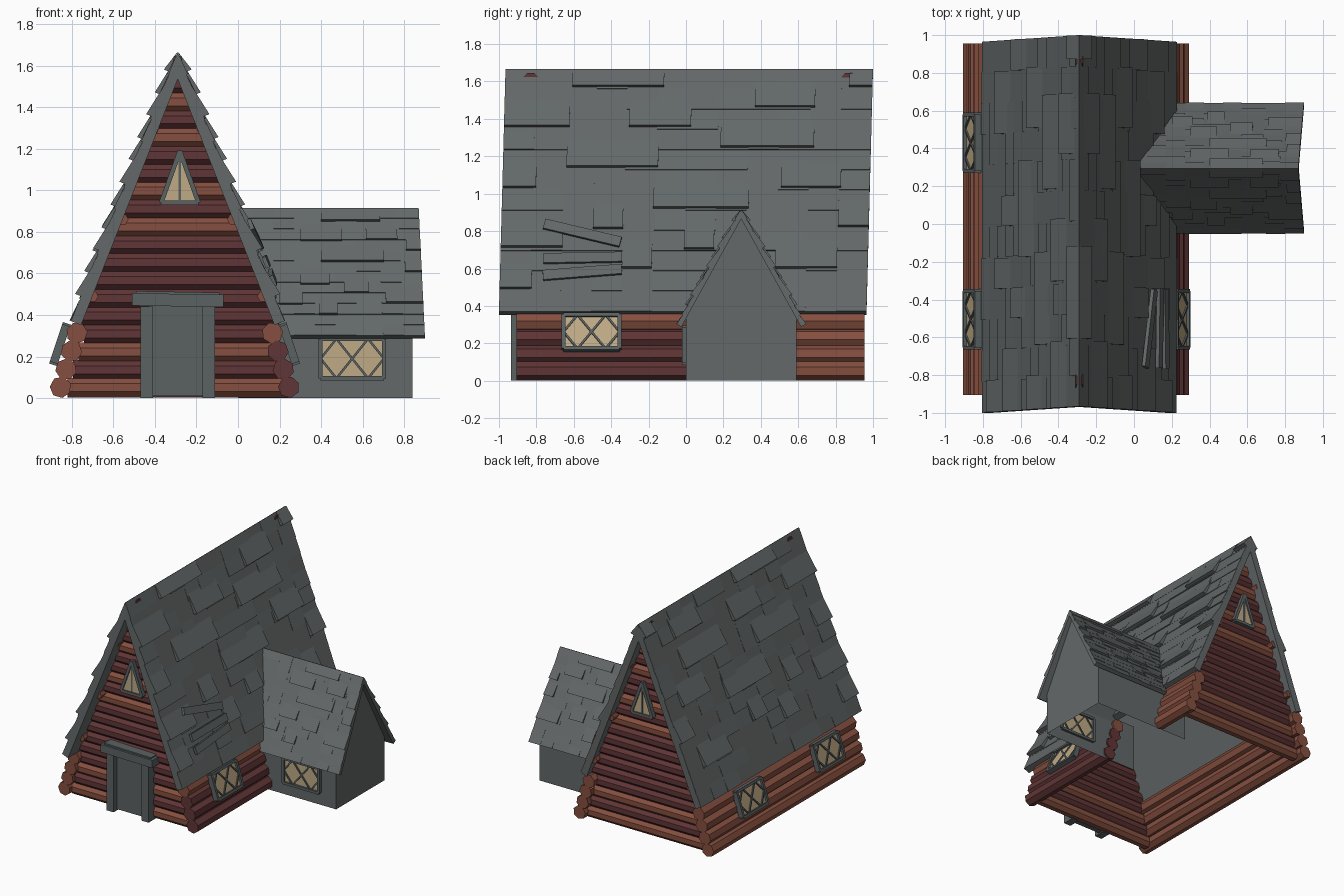
import bpy, bmesh, math, random
from mathutils import Vector as V

if "Cube" in bpy.data.objects:
    bpy.data.objects.remove(bpy.data.objects["Cube"])
random.seed(4)

def material(name, rgb):
    m = bpy.data.materials.new(name)
    m.diffuse_color = (*rgb, 1)
    m.use_nodes = True
    m.node_tree.nodes["Principled BSDF"].inputs["Base Color"].default_value = m.diffuse_color
    return m

ROOF = material("slate_grey", (0.125, 0.138, 0.138))
TRIM = material("trim_grey", (0.105, 0.122, 0.122))
RED = material("dark_red_log", (0.118, 0.036, 0.037))
BROWN = material("brown_log", (0.235, 0.078, 0.050))
CREAM = material("cream_glass", (0.52, 0.40, 0.235))

def prism(bm, l0, l1, mat=0):
    """Solid between two matching loops of points."""
    a = [bm.verts.new(p) for p in l0]
    b = [bm.verts.new(p) for p in l1]
    n = len(a)
    faces = [bm.faces.new(a), bm.faces.new(b[::-1])]
    faces += [bm.faces.new((a[i], b[i], b[(i+1) % n], a[(i+1) % n])) for i in range(n)]
    for f in faces:
        f.material_index = mat

def finish(bm, name, *mats):
    bmesh.ops.recalc_face_normals(bm, faces=bm.faces)
    me = bpy.data.meshes.new(name)
    bm.to_mesh(me)
    bm.free()
    for m in mats:
        me.materials.append(m)
    ob = bpy.data.objects.new(name, me)
    bpy.context.collection.objects.link(ob)

def log(bm, p, q, r, mat, sides=8, turn=math.pi / 8):
    p, q = V(p), V(q)
    u = (q - p).normalized().cross(V((0, 0, 1)))
    ring = [(u * math.cos(t) + V((0, 0, math.sin(t)))) * r
            for t in (turn + 2 * math.pi * i / sides for i in range(sides))]
    prism(bm, [p + o for o in ring], [q + o for o in ring], mat)

def bar(bm, p, q, w, d, n, mat=0):
    """Rectangular stick from p to q; w in plane, d along normal n."""
    p, q, n = V(p), V(q), V(n).normalized()
    s = (q - p).normalized().cross(n) * w / 2
    n = n * d / 2
    ring = [s + n, s - n, -s - n, -s + n]
    prism(bm, [p + o for o in ring], [q + o for o in ring], mat)

def box(bm, lo, hi, mat=0):
    ring = [(lo[0], lo[1]), (hi[0], lo[1]), (hi[0], hi[1]), (lo[0], hi[1])]
    prism(bm, [(*c, lo[2]) for c in ring], [(*c, hi[2]) for c in ring], mat)

# ---- roof surfaces: position along ridge, height, lift off the slope
CX, TOP, EAVE, SL = -0.29, 1.665, 0.37, 2.53
def main_pt(s, a, z, h=0):
    return V((CX + s * ((TOP - z) / SL + h * .93), a + .035 * (z - EAVE) / 1.3, z + h * .37))

AY, ATOP, AEAVE, ASL = 0.295, 0.915, 0.30, 1.8
def main_x(z):
    return CX + (TOP - z) / SL
def annex_pt(s, a, z, h=0):
    shear = .03 * (ATOP - z) / .62 if a > .6 else 0
    return V((a + shear, AY + s * ((ATOP - z) / ASL + h * .87), z + h * .49))

def tile(bm, pt, s, a0, a1, z0, z1, lift):
    loops = [[pt(s, a, z0, -.004), pt(s, a, z0, lift), pt(s, a, z1, .002)] for a in (a0, a1)]
    prism(bm, *loops)

# ---- main roof
bm = bmesh.new()
for s in (-1, 1):
    slab = [[main_pt(s, a, TOP), main_pt(s, a, EAVE), main_pt(s, a, EAVE, -.05),
             main_pt(0, a, TOP - .13)] for a in (-1, .965)]
    prism(bm, *slab)
finish(bm, "main_roof", ROOF)

RAISED = [(-.64, -.15, 1.57), (.34, .66, 1.46), (.84, .965, 1.57), (-1, -.65, 1.355), (-.33, 0, 1.355),
          (.16, .66, 1.245), (-.66, -.17, 1.14), (-1, -.82, 1.03), (.49, .81, 1.03), (-.19, .32, .92),
          (-.51, -.35, .81), (.8, .965, .82), (-1, -.67, .71), (-.02, .14, .70), (-.35, -.19, .60),
          (.47, .8, .60), (-1, -.83, .49)]
bm = bmesh.new()
for s in (-1, 1):
    for r in range(12):
        z = EAVE + r * .108
        edges = [-1 + .1637 * c for c in range(13)]
        for a0, a1 in zip(edges, edges[1:]):
            tile(bm, main_pt, s, a0, a1, z, min(z + .108, TOP), random.choice((.003, .003, .006, .01)))
    for a0, a1, z in RAISED:
        tile(bm, main_pt, s, a0, a1, z, min(z + .15, TOP), .032)
finish(bm, "main_shingles", ROOF)

# loose repair boards on the right slope
bm = bmesh.new()
for y0, z0, y1, z1 in ((-.77, .83, -.36, .73), (-.77, .645, -.35, .65), (-.77, .555, -.35, .585)):
    bar(bm, main_pt(1, y0, z0, .022), main_pt(1, y1, z1, .03), .055, .02, (.93, 0, .37))
finish(bm, "repair_boards", ROOF)

# ---- log walls on the long sides
def half(z):
    return .55 - .3 * (z - .05)
WX = -.305
bm = bmesh.new()
for i in range(4):
    z = .052 + .087 * i
    t = .4 + i * .2
    log(bm, (WX - half(z), -.905, z), (WX - half(z), .955, z), .052, 1, 7, t)
    log(bm, (WX + half(z), -.905, z), (WX + half(z), .015, z), .052, 1 if i == 3 else 0, 7, t)
    log(bm, (WX + half(z), .58, z), (WX + half(z), .955, z), .052, 1, 7, t)
finish(bm, "side_logs", RED, BROWN)

# ---- gable logs front and back, with purlin stubs
bm = bmesh.new()
for y, out in ((-.83, -1), (.87, 1)):
    for i in range(19):
        z = .05 + .086 * i
        w = min(.53, (TOP - z) / SL - .035) if z > .36 else half(z) - .02
        w = max(w, .02)
        log(bm, (CX - w, y, z), (CX + w, y, z), .05, int(i in (0, 2, 9, 11, 14, 16)))
    for dx, z in ((.265, .86), (.115, 1.3), (.41, .49)):
        for s in (-1, 1):
            log(bm, (CX + s * dx, y, z), (CX + s * dx, y + out * .085, z), .028, 1, 6, 0)
finish(bm, "gable_logs", RED, BROWN)

# ---- door
bm = bmesh.new()
box(bm, (-.43, -.895, .01), (-.15, -.85, .45))
for x0, x1 in ((-.47, -.41), (-.17, -.11)):
    box(bm, (x0, -.935, 0), (x1, -.84, .44))
bar(bm, (-.51, -.895, .475), (-.07, -.895, .468), .06, .11, (0, 1, 0))
bar(bm, (-.49, -.895, .505), (-.09, -.895, .498), .02, .08, (0, 1, 0))
finish(bm, "door", TRIM)

# ---- gable windows
bm = bmesh.new()
for y, out in ((-.888, -1), (.928, 1)):
    tri = [(-.37, .94), (-.19, .94), (-.28, 1.19)]
    prism(bm, [(x, y, z) for x, z in tri], [(x, y + out * .008, z) for x, z in tri], 1)
    for (x0, z0), (x1, z1) in zip(tri, tri[1:] + tri[:1]):
        bar(bm, (x0, y, z0), (x1, y, z1), .022, .035, (0, 1, 0))
    bar(bm, (-.28, y, .94), (-.28, y, 1.17), .013, .024, (0, 1, 0))
finish(bm, "gable_windows", TRIM, CREAM)

# ---- lattice windows
LATTICE = [(0, .5, .25, 1), (.25, 0, .75, 1), (.75, 0, 1, .5)]
def lattice_window(bm, c, u, v):
    c, u, v = V(c), V(u), V(v)
    n = u.cross(v).normalized()
    at = lambda a, b: c + u * (a - .5) + v * (b - .5)
    corners = [at(0, 0), at(1, 0), at(1, 1), at(0, 1)]
    prism(bm, [p - n * .004 for p in corners], [p + n * .004 for p in corners], 1)
    for p, q in zip(corners, corners[1:] + corners[:1]):
        bar(bm, p, q, .02, .04, n)
    for a, b, e, f in LATTICE:
        bar(bm, at(a, b), at(e, f), .011, .024, n)
        bar(bm, at(1 - a, b), at(1 - e, f), .011, .024, n)

bm = bmesh.new()
lattice_window(bm, (WX + .552, -.505, .26), (0, .3, 0), (-.06, 0, .18))
for y in (-.505, .43):
    lattice_window(bm, (WX - .552, y, .26), (0, -.3, 0), (.06, 0, .18))
lattice_window(bm, (.55, -.002, .19), (.305, 0, 0), (0, 0, .19))
finish(bm, "lattice_windows", TRIM, CREAM)

# ---- annex walls (open underneath)
bm = bmesh.new()
for y in (0, .59):
    bm.faces.new([bm.verts.new(p) for p in ((0, y, 0), (.84, y, 0), (.84, y, .37), (0, y, .37))])
bm.faces.new([bm.verts.new((.84, y, z)) for y, z in ((0, 0), (.59, 0), (.59, .37), (AY, .9), (0, .37))])
bmesh.ops.remove_doubles(bm, verts=bm.verts, dist=.001)
finish(bm, "annex_walls", ROOF)

# ---- annex roof, cut to the slope of the main roof
bm = bmesh.new()
for s in (-1, 1):
    sec = [(s, ATOP, 0), (s, AEAVE, 0), (s, AEAVE, -.025), (0, ATOP - .05, 0)]
    prism(bm, [annex_pt(k, main_x(z) - .03, z, h) for k, z, h in sec],
          [annex_pt(k, .87, z, h) for k, z, h in sec])
finish(bm, "annex_roof", ROOF)

A_RAISED = [(.4, .68, .85), (.3, .5, .755), (.61, .76, .76), (.8, .87, .71), (.4, .69, .655), (.79, .87, .605),
            (.3, .44, .545), (.51, .61, .505), (.2, .31, .45), (.69, .87, .455), (.39, .48, .40)]
bm = bmesh.new()
for s in (-1, 1):
    for r in range(12):
        z = AEAVE + r * .0512
        for c in range(9):
            a0, a1 = max(.87 - .1 * (c + 1), main_x(z) - .03), .87 - .1 * c
            if a1 > a0 + .01:
                tile(bm, annex_pt, s, a0, a1, z, z + .0512, random.choice((.003, .003, .006, .008)))
    for a0, a1, z in A_RAISED:
        tile(bm, annex_pt, s, a0, a1, z, min(z + .09, ATOP), .018)
finish(bm, "annex_shingles", ROOF)
